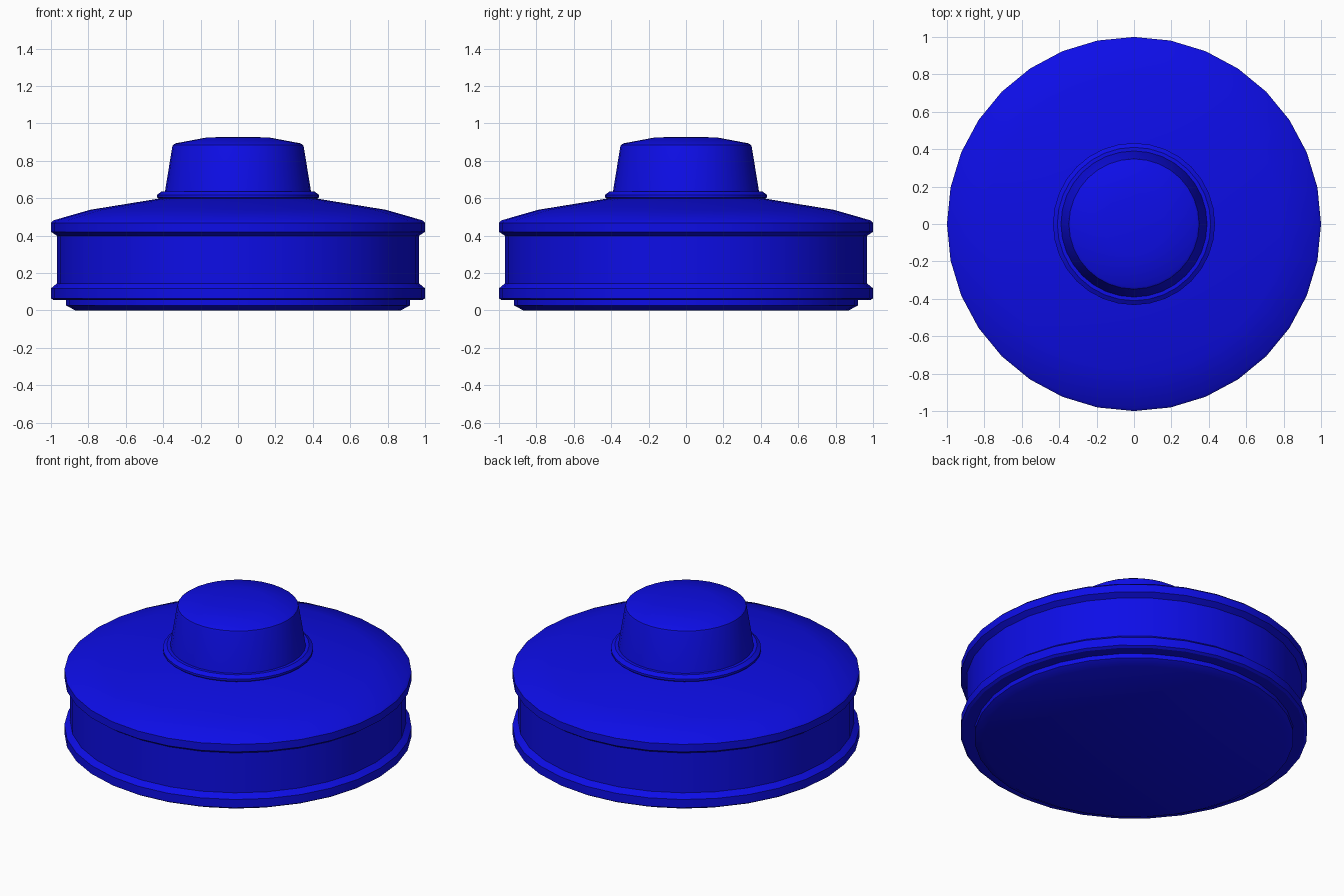
import bpy
import bmesh
from math import pi, radians
from mathutils import Matrix

SEGMENTS = 32

cube = bpy.data.objects.get("Cube")
if cube:
    bpy.data.objects.remove(cube, do_unlink=True)

blue = bpy.data.materials.new("deep_blue")
blue.use_nodes = True
colour = (0.004, 0.004, 0.8, 1)
blue.diffuse_color = colour
blue.node_tree.nodes["Principled BSDF"].inputs["Base Color"].default_value = colour


def lathe(name, profile):
    """Turn a (radius, height) profile about z; ends on the axis close it."""
    bm = bmesh.new()
    verts = [bm.verts.new((r, 0, z)) for r, z in profile]
    edges = [bm.edges.new(pair) for pair in zip(verts, verts[1:])]
    bmesh.ops.spin(bm, geom=verts + edges, cent=(0, 0, 0), axis=(0, 0, 1),
                   angle=2 * pi, steps=SEGMENTS, use_merge=True)
    bmesh.ops.remove_doubles(bm, verts=bm.verts, dist=0.0005)
    bmesh.ops.recalc_face_normals(bm, faces=bm.faces)
    mesh = bpy.data.meshes.new(name)
    bm.to_mesh(mesh)
    bm.free()
    mesh.materials.append(blue)
    obj = bpy.data.objects.new(name, mesh)
    bpy.context.collection.objects.link(obj)
    bpy.ops.object.select_all(action="DESELECT")
    obj.select_set(True)
    bpy.context.view_layer.objects.active = obj
    bpy.ops.object.shade_smooth_by_angle(angle=radians(30))
    return obj


# Stepped foot below the drum
lathe("foot", [(0, 0), (0.87, 0), (0.92, 0.027), (0.92, 0.07), (0, 0.07)])

# Drum with a flared lower rim
lathe("drum", [(0, 0.055), (0.985, 0.055), (1, 0.065), (1, 0.118),
               (0.967, 0.145), (0.967, 0.42), (0, 0.42)])

# Shallow domed lid with an overhanging rim
lathe("lid", [(0, 0.398), (0.967, 0.398), (1, 0.42), (1, 0.468),
              (0.985, 0.482), (0.79, 0.538), (0.42, 0.598), (0, 0.61)])

# Rounded collar around the knob
lathe("collar", [(0, 0.59), (0.415, 0.59), (0.433, 0.605), (0.433, 0.618),
                 (0.41, 0.635), (0, 0.635)])

# Tapered knob with a slightly crowned top
lathe("knob", [(0, 0.62), (0.393, 0.62), (0.352, 0.872), (0.348, 0.884),
               (0.335, 0.893), (0.165, 0.925), (0, 0.928)])
